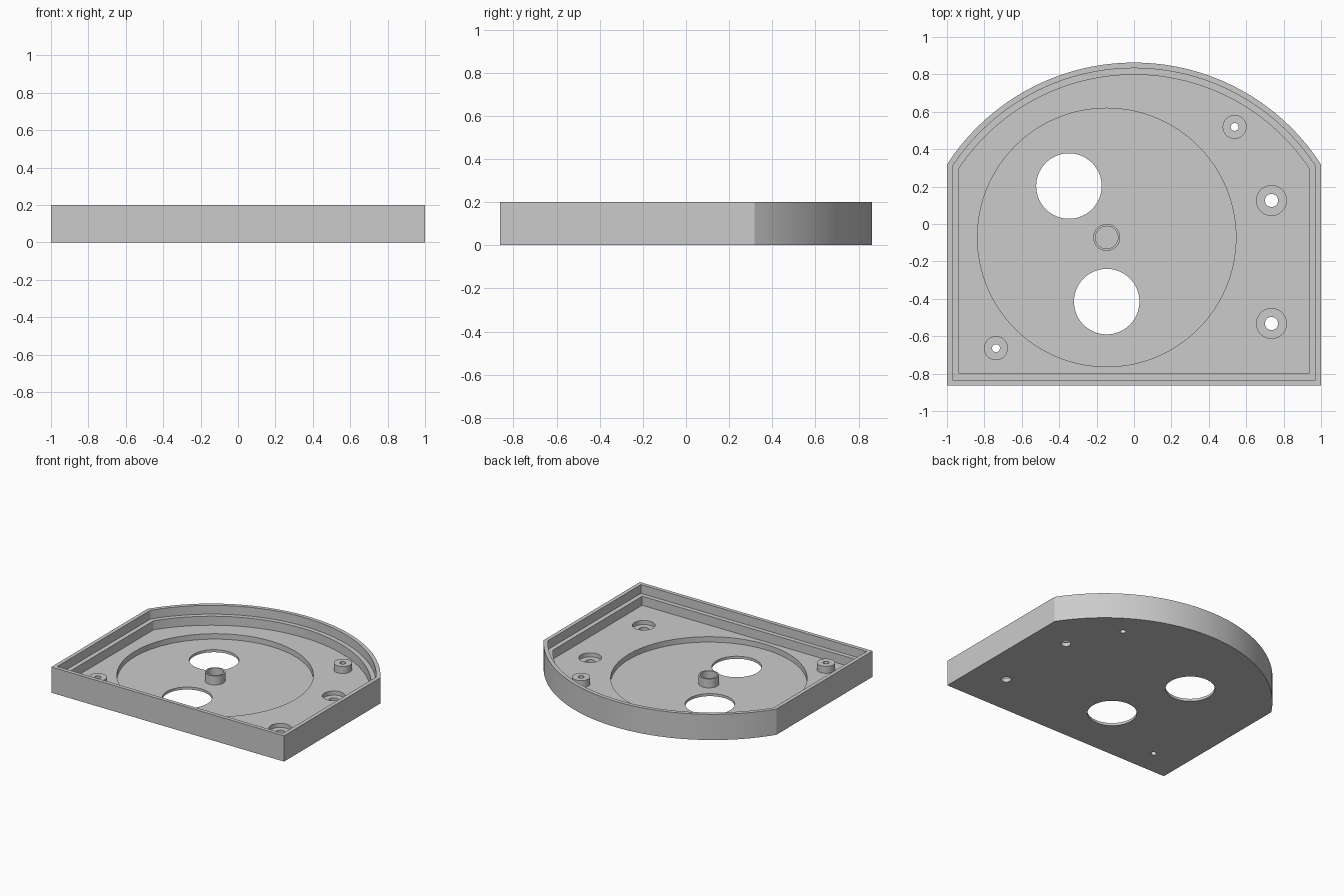
import bpy, bmesh
from math import sin, cos, asin, pi, radians, sqrt

cube = bpy.data.objects.get("Cube")
if cube:
    bpy.data.objects.remove(cube, do_unlink=True)

grey = bpy.data.materials.new("plain grey")
grey.use_nodes = True
COLOUR = (0.6, 0.6, 0.6, 1)
grey.diffuse_color = COLOUR
grey.node_tree.nodes["Principled BSDF"].inputs["Base Color"].default_value = COLOUR

# Main sizes
HEIGHT, LEDGE, FLOOR, THIN = 0.2, 0.132, 0.062, 0.02
FRONT, BACK, ARC_R = -0.863, 0.863, 1.19
ABOVE, BELOW = 0.4, -0.2


def add_object(name, bm):
    bmesh.ops.recalc_face_normals(bm, faces=bm.faces)
    mesh = bpy.data.meshes.new(name)
    bm.to_mesh(mesh)
    bm.free()
    mesh.materials.append(grey)
    obj = bpy.data.objects.new(name, mesh)
    bpy.context.collection.objects.link(obj)
    return obj


def prism(name, outline, z0, z1):
    bm = bmesh.new()
    base = bm.faces.new([bm.verts.new((x, y, z0)) for x, y in outline])
    top = bmesh.ops.extrude_face_region(bm, geom=[base])["geom"]
    verts = [v for v in top if isinstance(v, bmesh.types.BMVert)]
    bmesh.ops.translate(bm, verts=verts, vec=(0, 0, z1 - z0))
    return add_object(name, bm)


def circle(x, y, r, n=64):
    return [(x + r * cos(2 * pi * i / n), y + r * sin(2 * pi * i / n)) for i in range(n)]


def tray_outline(inset, n=64):
    """Straight front and sides, closed by a shallow arc at the back."""
    half, r = 1 - inset, ARC_R - inset
    centre_y = BACK - ARC_R
    a = asin(half / r)
    arc = [(r * sin(a - 2 * a * i / n), centre_y + r * cos(a - 2 * a * i / n))
           for i in range(n + 1)]
    return [(-half, FRONT + inset), (half, FRONT + inset)] + arc


def tube(name, x, y, r_out, r_in, z0, z1, n=48):
    bm = bmesh.new()
    rings = [[bm.verts.new((px, py, z)) for px, py in circle(x, y, r, n)]
             for r, z in ((r_out, z0), (r_out, z1), (r_in, z1), (r_in, z0))]
    for k in range(4):
        a, b = rings[k], rings[(k + 1) % 4]
        for i in range(n):
            j = (i + 1) % n
            bm.faces.new((a[i], a[j], b[j], b[i]))
    return add_object(name, bm)


def smooth(obj):
    bpy.ops.object.select_all(action="DESELECT")
    obj.select_set(True)
    bpy.context.view_layer.objects.active = obj
    bpy.ops.object.shade_smooth_by_angle(angle=radians(20))


def cut(obj, cutter):
    cutter.hide_render = True
    mod = obj.modifiers.new("cut", "BOOLEAN")
    mod.operation, mod.solver, mod.object = "DIFFERENCE", "EXACT", cutter
    graph = bpy.context.evaluated_depsgraph_get()
    mesh = bpy.data.meshes.new_from_object(obj.evaluated_get(graph))
    obj.modifiers.clear()
    obj.data = mesh
    bpy.data.objects.remove(cutter, do_unlink=True)


# Feature positions
DIAL = (-0.146, -0.072)
WINDOWS = [(-0.348, 0.203), (-0.146, -0.415)]
BOSSES = {"back_left_boss": (0.538, 0.519), "front_right_boss": (-0.738, -0.664)}
SCREWS = [(0.735, 0.126), (0.735, -0.532)]
PILOT_R = 0.021

# Tray body with stepped rim and round recess
tray = prism("tray", tray_outline(0), 0, HEIGHT)
cut(tray, prism("rim_cutter", tray_outline(0.03), LEDGE, ABOVE))
cut(tray, prism("cavity_cutter", tray_outline(0.065), FLOOR, ABOVE))
cut(tray, prism("recess_cutter", circle(*DIAL, 0.691, 128), THIN, ABOVE))

# Large openings, countersunk screw holes and pilot holes
for p in WINDOWS:
    cut(tray, prism("window_cutter", circle(*p, 0.175), BELOW, ABOVE))
for p in SCREWS:
    cut(tray, prism("counterbore_cutter", circle(*p, 0.08), 0.03, ABOVE))
    cut(tray, prism("screw_cutter", circle(*p, 0.035), BELOW, ABOVE))
for p in BOSSES.values():
    cut(tray, prism("pilot_cutter", circle(*p, PILOT_R, 48), BELOW, ABOVE))
smooth(tray)

# Raised bosses and the central pivot collar
for name, p in BOSSES.items():
    smooth(tube(name, *p, 0.064, PILOT_R, FLOOR, 0.116))
smooth(tube("pivot_collar", *DIAL, 0.072, 0.06, THIN, 0.09))
